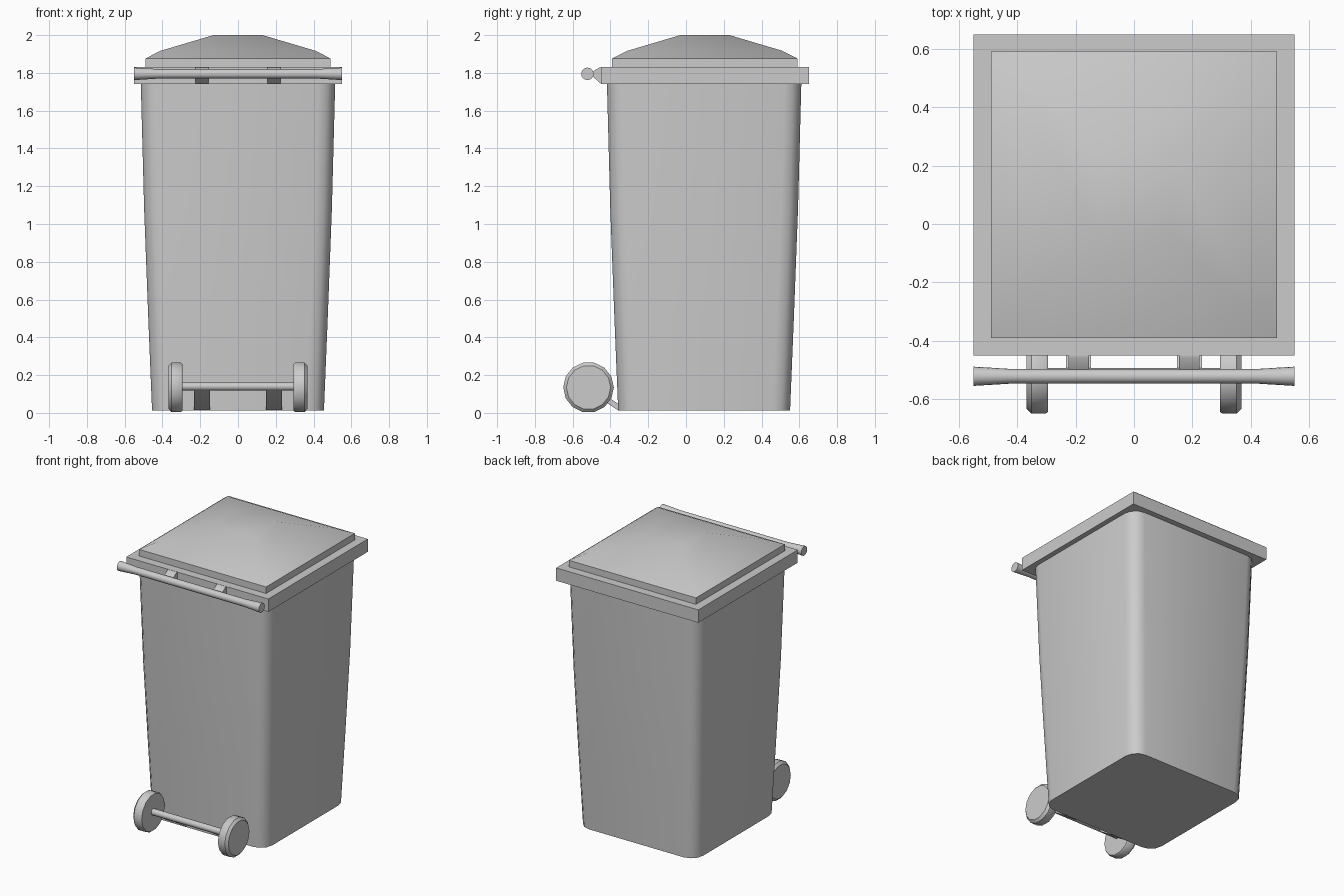
import bpy, bmesh, math
from mathutils import Matrix, Vector

cube = bpy.data.objects.get("Cube")
if cube:
    bpy.data.objects.remove(cube, do_unlink=True)

grey = bpy.data.materials.new("grey plastic")
grey.use_nodes = True
grey.diffuse_color = (0.6, 0.6, 0.6, 1)
grey.node_tree.nodes["Principled BSDF"].inputs["Base Color"].default_value = (0.6, 0.6, 0.6, 1)

CENTRE_Y = 0.1          # bin body and lid sit behind the wheels
WHEEL = (-0.516, 0.135)  # y, z of the axle
HANDLE = (-0.522, 1.795)


def loft(name, rings, matrix=Matrix(), smooth=40):
    """Skin a list of equal-length point rings and cap both ends."""
    bm = bmesh.new()
    rows = [[bm.verts.new(matrix @ Vector(p)) for p in ring] for ring in rings]
    count = len(rows[0])
    for low, high in zip(rows, rows[1:]):
        for i in range(count):
            j = (i + 1) % count
            bm.faces.new((low[i], low[j], high[j], high[i]))
    bm.faces.new(rows[0][::-1])
    bm.faces.new(rows[-1])
    bmesh.ops.recalc_face_normals(bm, faces=bm.faces)
    mesh = bpy.data.meshes.new(name)
    bm.to_mesh(mesh)
    bm.free()
    mesh.materials.append(grey)
    obj = bpy.data.objects.new(name, mesh)
    bpy.context.collection.objects.link(obj)
    bpy.ops.object.select_all(action='DESELECT')
    obj.select_set(True)
    bpy.context.view_layer.objects.active = obj
    bpy.ops.object.shade_smooth_by_angle(angle=math.radians(smooth))
    return obj


def square(half, z, radius=0.0, steps=3):
    """Square ring at height z, with rounded corners if radius is set."""
    points = []
    for corner in range(4):
        mid = math.pi / 4 + corner * math.pi / 2
        cx = math.copysign(half - radius, math.cos(mid))
        cy = math.copysign(half - radius, math.sin(mid))
        for s in range(steps + 1 if radius else 1):
            a = corner * math.pi / 2 + s * math.pi / 2 / steps
            points.append((cx + radius * math.cos(a), CENTRE_Y + cy + radius * math.sin(a), z))
    return points


def turned(name, profile, centre, sides):
    """Solid of revolution about an x axis; profile holds (x, radius)."""
    y, z = centre
    angles = [2 * math.pi * i / sides for i in range(sides)]
    return loft(name, [[(x, y + r * math.cos(a), z + r * math.sin(a)) for a in angles]
                       for x, r in profile])


def extruded(name, outline, x, width):
    """Plate with a (y, z) outline, centred on x."""
    return loft(name, [[(x + d, y, z) for y, z in outline] for d in (-width / 2, width / 2)])


# Tapered body with rounded corners
loft("bin_body", [square(h, z, 0.09) for h, z in
                  ((0.455, 0.012), (0.475, 0.5), (0.497, 1.08), (0.515, 1.76))],
     Matrix.Translation((0, -0.004, 0)))

# Lid: flat rim, then raised skirt and low dome
loft("lid_rim", [square(0.55, 1.74), square(0.55, 1.83)])
loft("lid_skirt", [square(0.491, 1.82), square(0.491, 1.876)])
loft("lid_dome", [square(h, z) for h, z in ((0.491, 1.876), (0.41, 1.917), (0.13, 2.0))])

# Handle bar with flared ends
turned("handle_bar", [(-0.55, 0.033), (-0.42, 0.025), (0.42, 0.025), (0.55, 0.033)], HANDLE, 16)

# Axle
turned("axle", [(-0.31, 0.022), (0.31, 0.022)], (WHEEL[0], 0.14), 12)

for side, label in ((1, "left"), (-1, "right")):
    # Wheel, flat inside and rounded outside
    turned(label + "_wheel",
           [(side * x, r) for x, r in ((0.295, 0.128), (0.303, 0.134), (0.352, 0.134), (0.368, 0.117))],
           WHEEL, 14)
    # Wedge joining the handle to the rim
    extruded(label + "_handle_bracket",
             [(-0.45, 1.742), (-0.46, 1.75), (-0.5, 1.787), (-0.5, 1.803), (-0.46, 1.828), (-0.45, 1.829)],
             side * 0.19, 0.07)
    # Strut from the body base up to the axle
    extruded(label + "_axle_bracket",
             [(-0.34, 0.014), (-0.36, 0.014), (-0.53, 0.125), (-0.51, 0.15), (-0.35, 0.042)],
             side * 0.19, 0.085)
